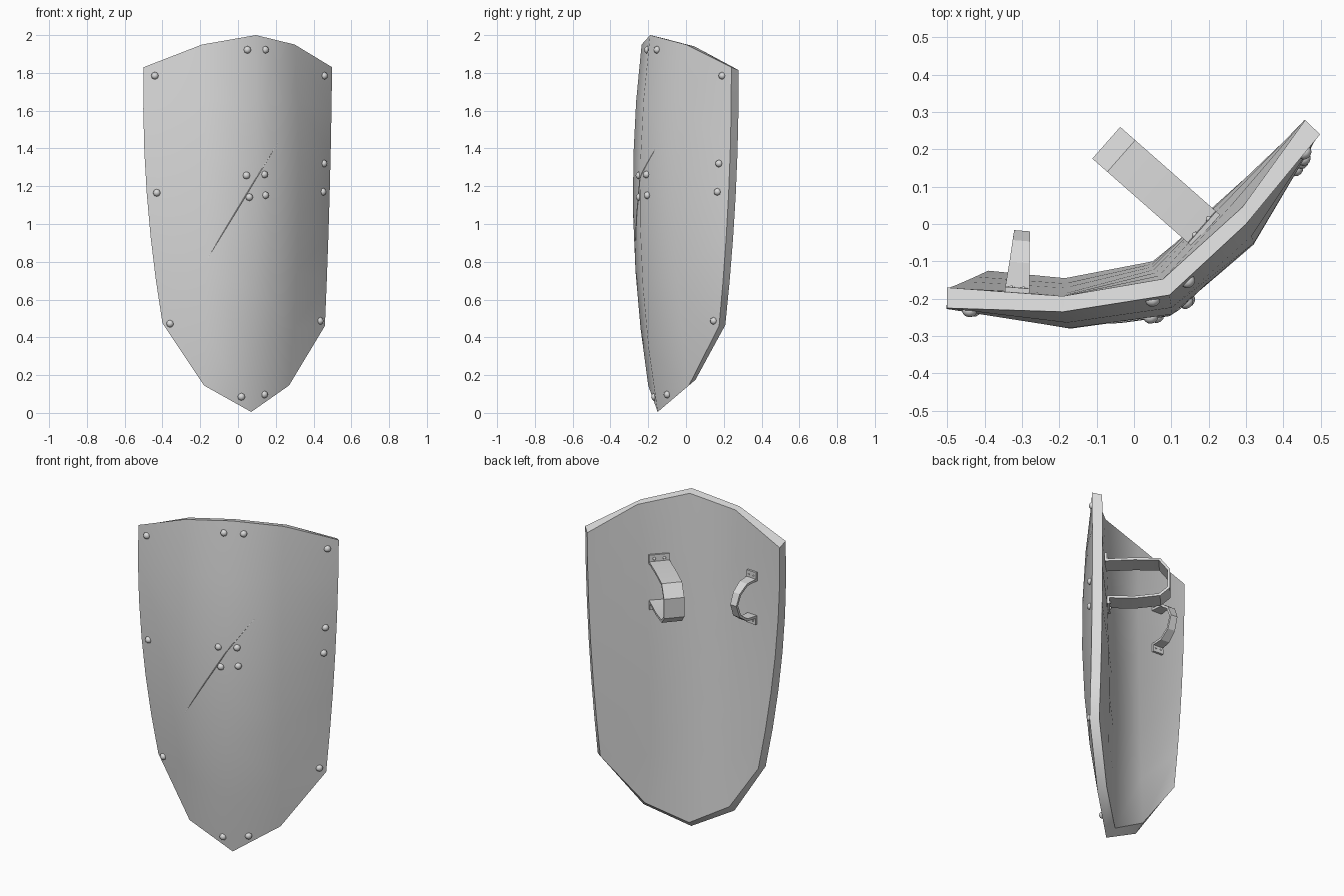
import bpy, bmesh, math
from mathutils import Vector
from mathutils.bvhtree import BVHTree

cube = bpy.data.objects.get("Cube")
if cube:
    bpy.data.objects.remove(cube, do_unlink=True)

GREY = (0.7, 0.7, 0.7, 1)
metal = bpy.data.materials.new("grey metal")
metal.use_nodes = True
metal.diffuse_color = GREY
metal.node_tree.nodes["Principled BSDF"].inputs["Base Color"].default_value = GREY


def add_object(name, bm, thickness=0, angle=30):
    """Turn a bmesh into a finished object, optionally thickened."""
    mesh = bpy.data.meshes.new(name)
    bm.to_mesh(mesh)
    bm.free()
    mesh.materials.append(metal)
    obj = bpy.data.objects.new(name, mesh)
    bpy.context.collection.objects.link(obj)
    bpy.ops.object.select_all(action='DESELECT')
    obj.select_set(True)
    bpy.context.view_layer.objects.active = obj
    if thickness:
        mod = obj.modifiers.new("thickness", 'SOLIDIFY')
        mod.thickness = thickness
        mod.offset = 0
        mod.use_even_offset = True
        bpy.ops.object.modifier_apply(modifier=mod.name)
    bpy.ops.object.shade_smooth_by_angle(angle=math.radians(angle))


def sheet(*grids):
    """Quads between neighbouring rows of points, for each grid."""
    bm = bmesh.new()
    for rows in grids:
        grid = [[bm.verts.new(p) for p in row] for row in rows]
        for a, b in zip(grid, grid[1:]):
            for i in range(len(a) - 1):
                bm.faces.new((a[i], b[i], b[i + 1], a[i + 1]))
    return bm


# Shield body: five columns per side, each given by its top, middle and bottom;
# the front bulges, the back is flatter so the plate is thickest in the middle
front = [
    ((-0.5, -0.225, 1.83), (-0.483, -0.22, 1.16), (-0.4, -0.18, 0.475)),
    ((-0.19, -0.235, 1.95), (-0.17, -0.28, 1.05), (-0.18, -0.2, 0.145)),
    ((0.095, -0.19, 2.0), (0.1, -0.243, 1.0), (0.07, -0.15, 0.005)),
    ((0.3, 0.0, 1.95), (0.32, -0.055, 1.05), (0.27, 0.015, 0.145)),
    ((0.498, 0.24, 1.83), (0.485, 0.225, 1.15), (0.46, 0.175, 0.46)),
]
back = [
    ((-0.5, -0.17, 1.81), (-0.475, -0.163, 1.16), (-0.39, -0.125, 0.48)),
    ((-0.19, -0.193, 1.945), (-0.187, -0.18, 1.05), (-0.185, -0.145, 0.19)),
    ((0.078, -0.147, 1.99), (0.053, -0.122, 1.0), (0.05, -0.1, 0.05)),
    ((0.29, 0.045, 1.94), (0.213, 0.042, 1.05), (0.235, 0.05, 0.175)),
    ((0.458, 0.278, 1.815), (0.445, 0.263, 1.15), (0.42, 0.208, 0.465)),
]
STEPS = 6


def bow(column, t):
    top, mid, low = map(Vector, column)
    return (top * (1 - t) * (1 - 2 * t) + mid * 4 * t * (1 - t)
            + low * t * (2 * t - 1))


def bowed_rows(columns):
    return [[bow(c, i / STEPS) for c in columns] for i in range(STEPS + 1)]


bm = sheet(bowed_rows(front), bowed_rows(back))
bm.verts.index_update()
bm.verts.ensure_lookup_table()
half_count = len(bm.verts) // 2
rim = [[v.index for v in e.verts] for e in bm.edges if e.is_boundary]
for a, b in rim:
    if max(a, b) < half_count:
        bm.faces.new([bm.verts[i] for i in (a, b, b + half_count, a + half_count)])
bmesh.ops.recalc_face_normals(bm, faces=bm.faces)
surface = BVHTree.FromBMesh(bm)
add_object("shield_body", bm, angle=46)


def hit_front(x, z):
    point, normal, _, _ = surface.ray_cast(Vector((x, -2, z)), Vector((0, 1, 0)))
    return point, normal


def add_domes(name, spots, radius):
    """Low round rivet heads at (point, normal) spots."""
    bm = bmesh.new()
    for point, normal in spots:
        made = bmesh.ops.create_uvsphere(bm, u_segments=8, v_segments=6, radius=radius)
        turn = normal.to_track_quat('Z', 'Y')
        for v in made["verts"]:
            v.co.z *= 0.85
            v.co = turn @ v.co + point
    add_object(name, bm, angle=60)


# Front rivets
rivets = [(-0.44, 1.785), (0.05, 1.922), (0.145, 1.922), (0.457, 1.785),
          (-0.43, 1.165), (0.455, 1.32), (0.45, 1.17),
          (0.045, 1.257), (0.14, 1.262), (0.06, 1.142), (0.145, 1.152),
          (-0.36, 0.472), (0.435, 0.487), (0.018, 0.085), (0.14, 0.097)]
add_domes("front_rivets", [hit_front(x, z) for x, z in rivets], 0.02)

# Thin diagonal scratch with a raised burr along its middle
start, end = Vector((-0.16, 0.82)), Vector((0.21, 1.43))
across = Vector((end.y - start.y, start.x - end.x)).normalized()
strip = []
for i in range(17):
    swell = math.sin(math.pi * i / 16)
    row = []
    for side in (1, 0, -1):
        p = start.lerp(end, i / 16) + across * side * (0.002 * swell + 0.0005)
        point, normal = hit_front(p.x, p.y)
        row.append(point + normal * (0.001 + 0.003 * swell * (1 - abs(side))))
    strip.append(row)
add_object("scratch", sheet(strip))


def add_strap(name, centre, out, width, profile, taper, thickness):
    """Band bent along (distance, height) points, with riveted end tabs."""
    out = Vector(out).normalized()
    side = Vector((out.y, -out.x, 0))
    reach = max(d for d, z in profile)
    lines = []
    for d, z in profile:
        base = Vector(centre) + Vector((0, 0, z)) + out * d
        if d == 0:
            base = surface.ray_cast(base + out, -out)[0] + out * thickness * 0.4
        half = width / 2 * (1 - taper * d / reach)
        lines.append([base - side * half, base + side * half])
    heads = []
    for a, b in ((lines[0], lines[1]), (lines[-1], lines[-2])):
        for f in (0.25, 0.75):
            middle = (a[0].lerp(a[1], f) + b[0].lerp(b[1], f)) / 2
            heads.append((middle + out * thickness * 0.5, out))
    add_object(name, sheet(lines), thickness)
    add_domes(name + "_rivets", heads, width * 0.08)


# Forearm strap and hand grip on the back
add_strap("forearm_strap", (0.175, -0.002, 0), (-0.75, 0.66, 0), 0.113,
          [(0, 1.65), (0, 1.605), (0.14, 1.61), (0.275, 1.605), (0.325, 1.54),
           (0.325, 1.43), (0.275, 1.385), (0.14, 1.37), (0, 1.375), (0, 1.33)],
          0, 0.014)
add_strap("hand_grip", (-0.313, -0.185, 0), (0.08, 1, 0), 0.065,
          [(0, 1.62), (0, 1.575), (0.08, 1.57), (0.135, 1.53), (0.16, 1.47),
           (0.135, 1.4), (0.08, 1.36), (0, 1.355), (0, 1.31)],
          0.35, 0.014)
